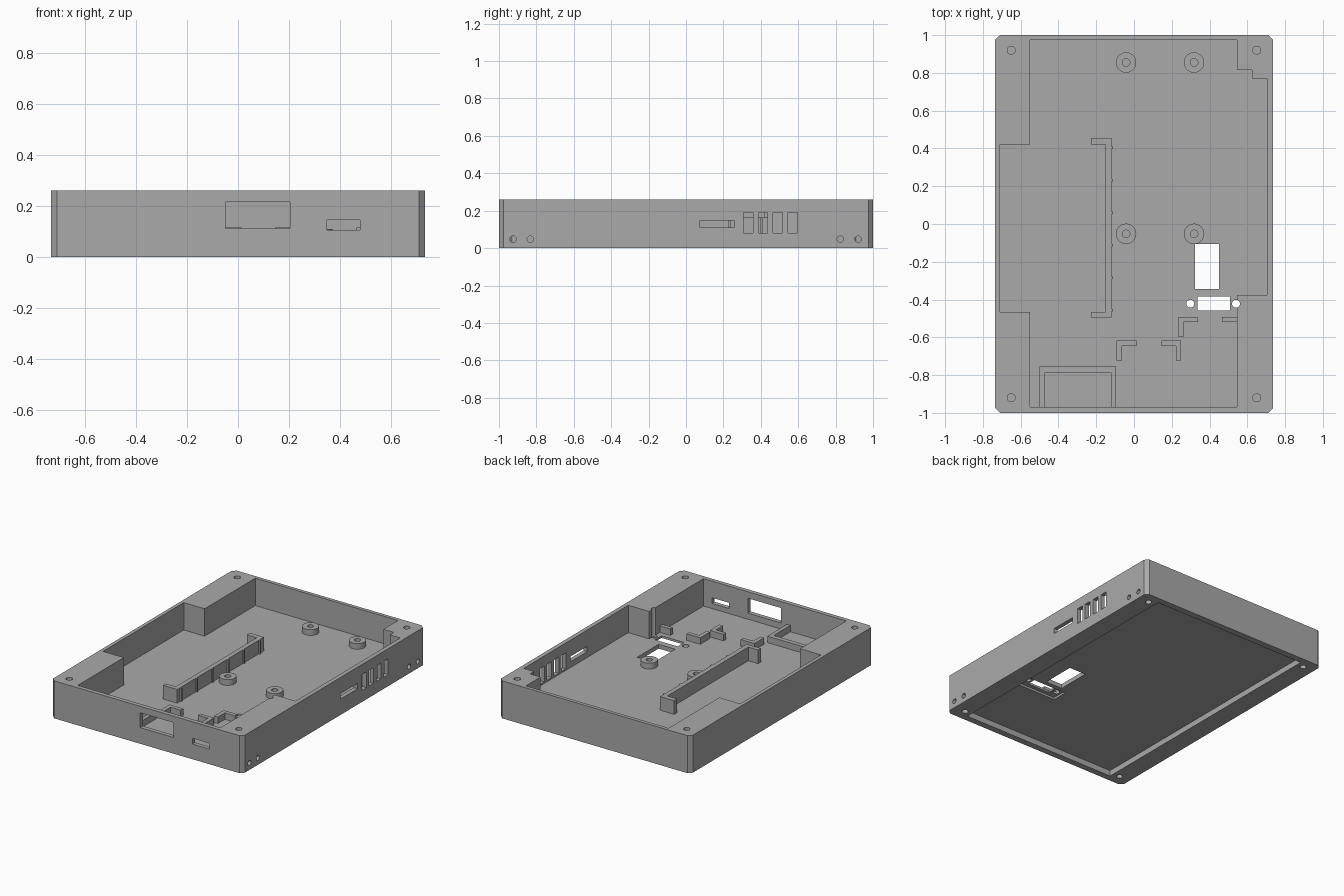
import bpy
import bmesh

if "Cube" in bpy.data.objects:
    bpy.data.objects.remove(bpy.data.objects["Cube"], do_unlink=True)

HEIGHT, FLOOR, RECESS = 0.26, 0.07, 0.04

grey = bpy.data.materials.new("enclosure grey")
grey.use_nodes = True
grey.diffuse_color = (0.4, 0.4, 0.4, 1)
grey.node_tree.nodes["Principled BSDF"].inputs["Base Color"].default_value = (0.4, 0.4, 0.4, 1)


def prism(name, points, z0, z1):
    """Extrude a flat outline from z0 up to z1."""
    bm = bmesh.new()
    base = bm.faces.new([bm.verts.new((x, y, z0)) for x, y in points])
    top = bmesh.ops.extrude_face_region(bm, geom=[base])["geom"]
    for v in top:
        if isinstance(v, bmesh.types.BMVert):
            v.co.z = z1
    bmesh.ops.recalc_face_normals(bm, faces=bm.faces)
    mesh = bpy.data.meshes.new(name)
    bm.to_mesh(mesh)
    bm.free()
    mesh.materials.append(grey)
    obj = bpy.data.objects.new(name, mesh)
    bpy.context.collection.objects.link(obj)
    return obj


def box(name, x0, x1, y0, y1, z0, z1):
    return prism(name, [(x0, y0), (x1, y0), (x1, y1), (x0, y1)], z0, z1)


def cylinder(name, radius, depth, location, rotation=(0, 0, 0)):
    bpy.ops.mesh.primitive_cylinder_add(vertices=32, radius=radius, depth=depth,
                                        location=location, rotation=rotation)
    obj = bpy.context.object
    obj.name = name
    obj.data.materials.append(grey)
    return obj


def cut(target, cutter):
    """Subtract the cutter, then discard it."""
    mod = target.modifiers.new("cut", 'BOOLEAN')
    mod.operation, mod.solver, mod.object = 'DIFFERENCE', 'EXACT', cutter
    bpy.context.view_layer.objects.active = target
    bpy.ops.object.modifier_apply(modifier=mod.name)
    bpy.data.objects.remove(cutter, do_unlink=True)


# Chamfered outer body
W, L, C = 0.735, 1.0, 0.025
body = prism("enclosure_body", [(-W + C, -L), (W - C, -L), (W, -L + C), (W, L - C),
                                (W - C, L), (-W + C, L), (-W, L - C), (-W, -L + C)], 0, HEIGHT)

# Stepped interior and shallow underside recess
cut(body, prism("cavity", [(-0.55, 0.975), (-0.55, 0.42), (-0.71, 0.42), (-0.71, -0.465),
                           (-0.55, -0.465), (-0.55, -0.97), (0.545, -0.97), (0.545, -0.375),
                           (0.705, -0.375), (0.705, 0.77), (0.625, 0.77), (0.625, 0.815),
                           (0.545, 0.815), (0.545, 0.975)], FLOOR, 0.4))
cut(body, box("underside_recess", -0.6, 0.6, -0.955, 0.955, -0.1, RECESS))

# Corner screw holes, blind from both sides
for x in (-0.65, 0.65):
    for y in (-0.92, 0.92):
        for z in (0, HEIGHT):
            cut(body, cylinder("screw_hole", 0.021, 0.16, (x, y, z)))

# Front wall ports
cut(body, box("wide_port", -0.05, 0.205, -1.1, -0.9, 0.112, 0.215))
cut(body, box("small_port", 0.35, 0.48, -1.1, -0.9, 0.105, 0.145))

# Side wall port, vents and pin holes
cut(body, box("side_port", 0.65, 0.8, 0.075, 0.26, 0.11, 0.147))
for i in range(4):
    y = 0.308 + i * 0.079
    cut(body, box("vent", 0.65, 0.8, y, y + 0.05, 0.08, 0.19))
for y in (-0.925, -0.832, 0.825, 0.92):
    cut(body, cylinder("pin_hole", 0.017, 0.2, (W, y, 0.048), (0, 1.5708, 0)))

# Floor openings with a shallow seat underneath
cut(body, box("floor_window", 0.322, 0.45, -0.343, -0.107, 0, 0.2))
cut(body, box("switch_seat", 0.265, 0.575, -0.485, -0.375, 0.03, 0.055))
cut(body, box("switch_slot", 0.335, 0.508, -0.457, -0.385, 0, 0.2))
for x in (0.298, 0.54):
    cut(body, cylinder("switch_screw", 0.021, 0.8, (x, -0.422, 0.1)))

# Board standoffs
for x in (-0.042, 0.318):
    for y in (-0.052, 0.855):
        boss = cylinder("standoff", 0.054, 0.045, (x, y, FLOOR + 0.0175))
        cut(boss, cylinder("standoff_hole", 0.02, 0.1, (x, y, FLOOR + 0.051)))

# Long holder rail with returned ends and small ribs
prism("holder_rail", [(-0.12, -0.495), (-0.12, 0.455), (-0.228, 0.455), (-0.228, 0.422),
                      (-0.152, 0.422), (-0.152, -0.465), (-0.228, -0.465), (-0.228, -0.495)],
      FLOOR - 0.005, 0.165)
for i in range(6):
    y = -0.457 + i * 0.172
    box("rail_rib", -0.125, -0.111, y - 0.006, y + 0.006, FLOOR - 0.005, 0.165)


def corner_bracket(x, y, side):
    """L bracket whose outer corner is at x, y; side is the arm direction."""
    t, arm, s = 0.028, 0.105, side
    prism("corner_bracket", [(x, y), (x + s * arm, y), (x + s * arm, y - t),
                             (x + s * t, y - t), (x + s * t, y - arm), (x, y - arm)],
          FLOOR - 0.005, 0.115)


# Small board brackets
corner_bracket(-0.092, -0.618, 1)
corner_bracket(0.25, -0.618, -1)
corner_bracket(0.235, -0.492, 1)
box("bracket_stub", 0.465, 0.55, -0.52, -0.492, FLOOR - 0.005, 0.115)

# Front compartment frame
prism("compartment_frame", [(-0.5, -0.975), (-0.5, -0.755), (-0.095, -0.755), (-0.095, -0.975),
                            (-0.122, -0.975), (-0.122, -0.787), (-0.472, -0.787), (-0.472, -0.975)],
      FLOOR - 0.005, 0.115)

# Crisp edges on rounded parts
bpy.ops.object.select_all(action='DESELECT')
for obj in bpy.context.scene.objects:
    if obj.type == 'MESH' and obj.name.startswith(("standoff", "enclosure")):
        obj.select_set(True)
        bpy.context.view_layer.objects.active = obj
bpy.ops.object.shade_smooth_by_angle(angle=0.5)
